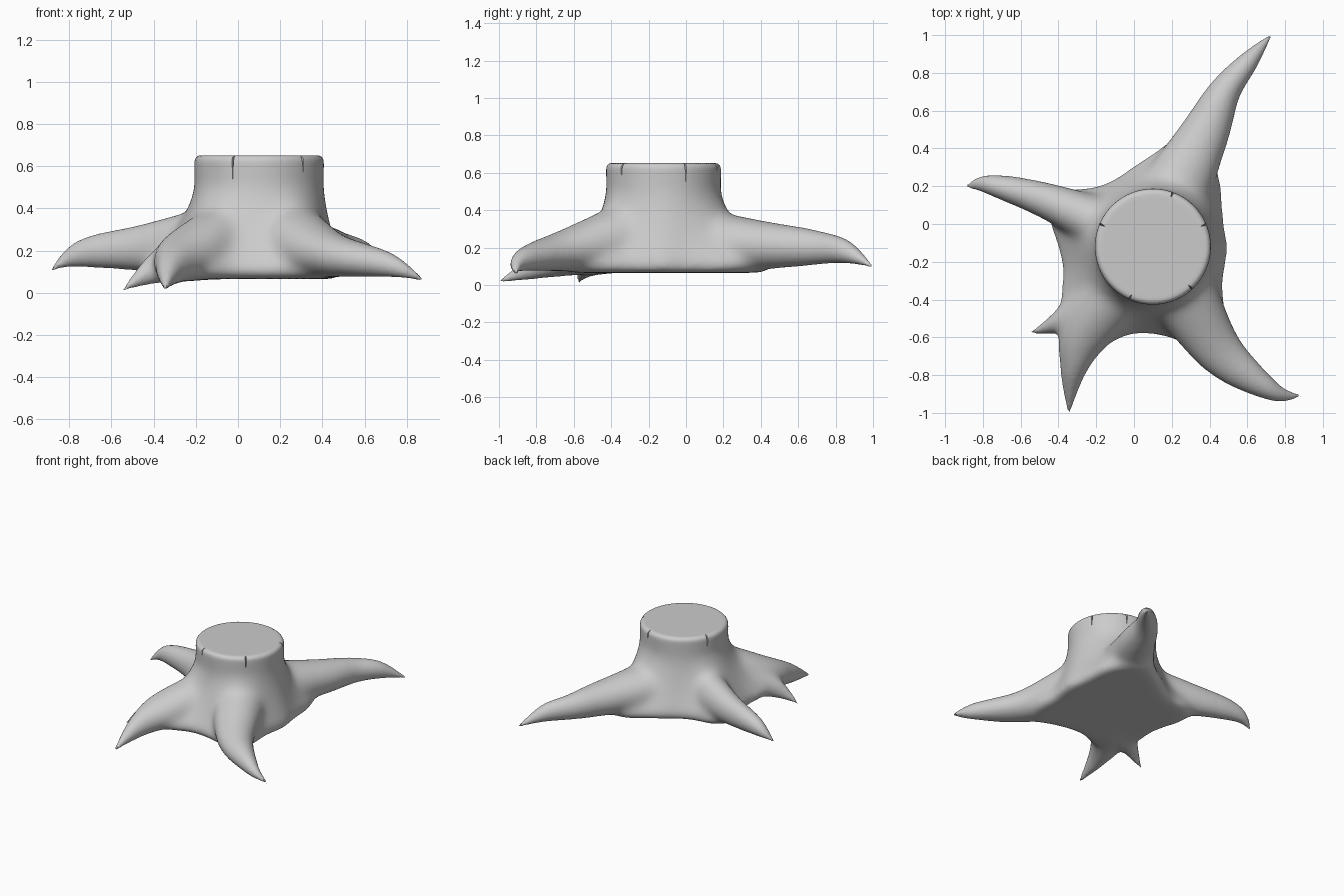
import bpy, bmesh, math
from mathutils import Vector

if "Cube" in bpy.data.objects:
    bpy.data.objects.remove(bpy.data.objects["Cube"])

C, R, TOP, BASE = Vector((0.10, -0.12, 0)), 0.307, 0.652, 0.065   # trunk


def spline(pts, closed=False, sub=8):
    """Catmull-Rom through tuples of any length."""
    n, out = len(pts), []
    for i in range(n if closed else n - 1):
        idx = [k % n if closed else min(max(k, 0), n - 1) for k in range(i - 1, i + 3)]
        for t in (s / sub for s in range(sub)):
            out.append(tuple(0.5 * (2*q + (r - p)*t + (2*p - 5*q + 4*r - e)*t*t
                                    + (3*q - p - 3*r + e)*t**3)
                             for p, q, r, e in zip(*(pts[k] for k in idx))))
    return out if closed else out + [tuple(pts[-1])]


def loft(bm, rings):
    """Skin a stack of rings and cap both ends."""
    rows = [[bm.verts.new(p) for p in ring] for ring in rings]
    n, faces = len(rows[0]), []
    for a, b in zip(rows, rows[1:]):
        for i in range(n):
            j = (i + 1) % n
            faces.append(bm.faces.new((a[i], a[j], b[j], b[i])))
    faces += [bm.faces.new(rows[0][::-1]), bm.faces.new(rows[-1])]
    bmesh.ops.recalc_face_normals(bm, faces=faces)


def make_object(name, bm):
    me = bpy.data.meshes.new(name)
    bm.to_mesh(me)
    bm.free()
    ob = bpy.data.objects.new(name, me)
    bpy.context.collection.objects.link(ob)
    return ob


def polar(t, r, z):
    return C + Vector((r * math.cos(t), r * math.sin(t), z))


bm = bmesh.new()

# Trunk: round at the top, flaring to a webbed foot (radius every 15 degrees)
foot = [.40, .395, .43, .51, .58, .61, .50, .44, .415, .45, .57, .57,
        .51, .50, .57, .66, .62, .49, .47, .52, .63, .54, .43, .40]
foot = [p[0] for p in spline([(r,) for r in foot], closed=True, sub=4)]
levels = [(BASE, .80, 0), (BASE + .015, .94, 0)]
levels += [(z, ((.5 - z) / .38) ** 1.4, 0) for z in (.12 + .04 * k for k in range(9))]
levels += [(.5, 0, 0), (.58, 0, 0)]
levels += [(TOP - .028 * (1 - math.sin(a)), 0, .028 * (1 - math.cos(a)))
           for a in (math.pi * k / 8 for k in range(5))]          # rounded rim
loft(bm, [[polar(2 * math.pi * i / len(foot), R + (r - R) * f - inset, z)
           for i, r in enumerate(foot)] for z, f, inset in levels])

# Roots: path of (x, y, ridge height, half width)
roots = {
    "back": [(.22, .18, .39, .19), (.37, .47, .335, .135), (.48, .70, .29, .085),
             (.61, .865, .235, .052), (.725, 1.0, .10, .006)],
    "left": [(-.08, -.04, .43, .15), (-.45, .118, .33, .10), (-.76, .207, .245, .052),
             (-.89, .198, .106, .006)],
    "right": [(.24, -.33, .45, .19), (.45, -.67, .29, .13), (.73, -.883, .185, .052),
              (.885, -.91, .06, .005)],
    "front": [(-.06, -.32, .44, .17), (-.25, -.56, .31, .145), (-.322, -.78, .19, .068),
              (-.345, -1.0, .022, .005)],
    "spur": [(-.20, -.42, .34, .14), (-.42, -.53, .185, .055), (-.555, -.578, .01, .005)],
}
N = 20
for path in roots.values():
    pts, rings = spline(path), []
    last, tip = len(pts) - 1, path[-1][2] - .01
    for i, (x, y, top, w) in enumerate(pts):
        a, b = pts[max(i - 1, 0)], pts[min(i + 1, last)]
        d = Vector((b[0] - a[0], b[1] - a[1], 0)).normalized()
        side = Vector((-d.y, d.x, 0)) * w
        t = i / last
        low = BASE + (tip - BASE) * t + .4 * tip * math.sin(math.pi * t ** 1.5)
        mid, up = Vector((x, y, (top + low) / 2)), Vector((0, 0, (top - low) / 2))
        rings.append([mid + side * math.cos(t) + up * math.sin(t)
                      for t in (2 * math.pi * k / N for k in range(N))])
    loft(bm, rings)

stump = make_object("tree_stump", bm)
bpy.context.view_layer.objects.active = stump
stump.select_set(True)

# Fuse trunk and roots, then blend the joints (sparing the rim and root tips)
m = stump.modifiers.new("fuse", 'REMESH')
m.mode, m.voxel_size = 'VOXEL', 0.011
bpy.ops.object.modifier_apply(modifier=m.name)
vg = stump.vertex_groups.new(name="blend")
for v in stump.data.vertices:
    r = math.hypot(v.co.x - C.x, v.co.y - C.y)
    w = min(1, max(.02, (.82 - r) / .25)) * min(1, max(.015, (.60 - v.co.z) / .12))
    vg.add([v.index], w, 'REPLACE')
m = stump.modifiers.new("soften", 'SMOOTH')
m.factor, m.iterations, m.vertex_group = 0.5, 110, "blend"
bpy.ops.object.modifier_apply(modifier=m.name)

# Cracks: thin wedges cut into the rim, tapering downwards
bm = bmesh.new()
for deg in (23, 70, 157, 246, 313):
    t = math.radians(deg)
    loft(bm, [[polar(t, R - .04 * f, z), polar(t - .05 * f, R + .03, z),
               polar(t + .05 * f, R + .03, z)]
              for z, f in ((.54, .1), (.61, .5), (.68, 1))])
cutter = make_object("crack_cutter", bm)
cutter.hide_render = True
m = stump.modifiers.new("cracks", 'BOOLEAN')
m.operation, m.object, m.solver = 'DIFFERENCE', cutter, 'EXACT'
bpy.ops.object.modifier_apply(modifier=m.name)
bpy.data.objects.remove(cutter)

bpy.ops.object.shade_smooth_by_angle(angle=math.radians(40))
